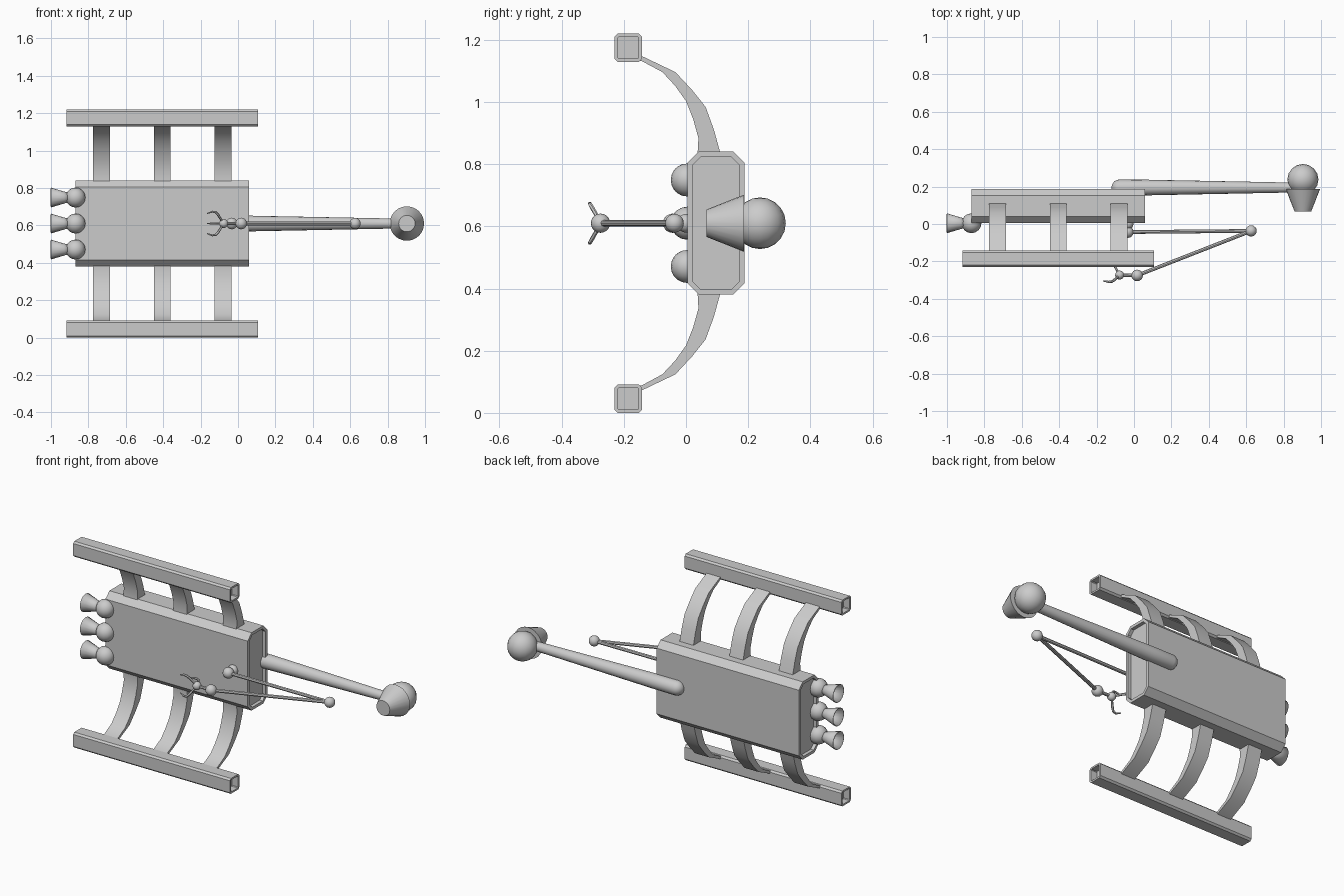
import bpy, bmesh
from math import radians, sin, cos, tau
from mathutils import Vector

cube = bpy.data.objects.get("Cube")
if cube:
    bpy.data.objects.remove(cube, do_unlink=True)

GREY = (0.6, 0.6, 0.6, 1)
hull_grey = bpy.data.materials.new("hull_grey")
hull_grey.use_nodes = True
hull_grey.diffuse_color = GREY
hull_grey.node_tree.nodes["Principled BSDF"].inputs["Base Color"].default_value = GREY
MID = 0.61  # height of the mirror plane


def finish(name, bm, angle=35):
    bmesh.ops.recalc_face_normals(bm, faces=bm.faces)
    mesh = bpy.data.meshes.new(name)
    bm.to_mesh(mesh)
    bm.free()
    mesh.materials.append(hull_grey)
    ob = bpy.data.objects.new(name, mesh)
    bpy.context.collection.objects.link(ob)
    bpy.ops.object.select_all(action='DESELECT')
    ob.select_set(True)
    bpy.context.view_layer.objects.active = ob
    bpy.ops.object.shade_smooth_by_angle(angle=radians(angle))
    return ob


def prism(name, profile, x0, x1, rim=0, depth=0):
    """Extrude a (y, z) outline along x, with optional recessed ends."""
    bm = bmesh.new()
    face = bm.faces.new([bm.verts.new((x0, y, z)) for y, z in profile])
    new = bmesh.ops.extrude_face_region(bm, geom=[face])["geom"]
    bmesh.ops.translate(bm, vec=(x1 - x0, 0, 0),
                        verts=[g for g in new if isinstance(g, bmesh.types.BMVert)])
    bmesh.ops.recalc_face_normals(bm, faces=bm.faces)
    if rim:
        bm.normal_update()
        ends = [f for f in bm.faces if abs(f.normal.x) > 0.9]
        for end in ends:
            inward = -end.normal.x
            bmesh.ops.inset_individual(bm, faces=[end], thickness=rim)
            extruded = bmesh.ops.extrude_face_region(bm, geom=[end])["geom"]
            bmesh.ops.translate(bm, vec=(inward * depth, 0, 0),
                                verts=[g for g in extruded if isinstance(g, bmesh.types.BMVert)])
            if end.is_valid:
                bmesh.ops.delete(bm, geom=[end], context='FACES_ONLY')
    return finish(name, bm, 20 if rim else 35)


def chamfered(y0, y1, z0, z1, c):
    return [(y0 + c, z0), (y1 - c, z0), (y1, z0 + c), (y1, z1 - c),
            (y1 - c, z1), (y0 + c, z1), (y0, z1 - c), (y0, z0 + c)]


def ball(name, centre, r, segments=16):
    bm = bmesh.new()
    bmesh.ops.create_uvsphere(bm, u_segments=segments, v_segments=segments // 2 + 2, radius=r)
    bmesh.ops.translate(bm, vec=centre, verts=bm.verts)
    return finish(name, bm)


def tube(name, stations, sides=16, caps=True):
    """Loft rings through (point, radius) stations."""
    pts = [Vector(p) for p, r in stations]
    bm = bmesh.new()
    rings = []
    for i, (p, r) in enumerate(stations):
        d = (pts[min(i + 1, len(pts) - 1)] - pts[max(i - 1, 0)])
        if d.length < 1e-6:
            d = pts[1] - pts[0]
        q = d.to_track_quat('Z', 'Y')
        rings.append([bm.verts.new(pts[i] + q @ Vector((r * cos(tau * k / sides),
                                                        r * sin(tau * k / sides), 0)))
                      for k in range(sides)])
    for a, b in zip(rings, rings[1:]):
        for k in range(sides):
            n = (k + 1) % sides
            bm.faces.new((a[k], a[n], b[n], b[k]))
    if caps:
        bm.faces.new(rings[0])
        bm.faces.new(rings[-1])
    return finish(name, bm)


# Main body with shallow recessed ends
prism("body", chamfered(0.005, 0.188, 0.38, 0.84, 0.036), -0.87, 0.06, 0.018, 0.02)

# Curved ribs and skid rails, mirrored above and below the body
rib = [(-0.16, 1.156), (-0.143, 1.148), (-0.034, 1.096), (0.02, 1.038), (0.063, 0.984),
       (0.09, 0.91), (0.112, 0.83), (0.037, 0.83), (0.04, 0.884), (0.023, 0.945),
       (0.0, 1.003), (-0.035, 1.052), (-0.076, 1.096), (-0.143, 1.132), (-0.16, 1.132)]
rail = chamfered(-0.23, -0.142, 1.129, 1.22, 0.01)
for side, s in (("upper", 1), ("lower", -1)):
    def flip(outline):
        return [(y, MID + s * (z - MID)) for y, z in outline]
    prism(side + "_skid", flip(rail), -0.917, 0.108, 0.011, 0.04)
    for i, x in enumerate((-0.73, -0.405, -0.08)):
        prism(f"{side}_rib_{i + 1}", flip(rib), x - 0.045, x + 0.045)

# Thrusters: ball joints with open flared bells
for i, z in enumerate((0.471, MID, 0.749)):
    ball(f"thruster_ball_{i + 1}", (-0.869, 0.004, z), 0.053)
    bell = tube(f"thruster_bell_{i + 1}",
                [((-0.905, 0.004, z), 0.026), ((-0.93, 0.004, z), 0.032),
                 ((-1.0, 0.004, z), 0.053)], caps=False)
    shell = bell.modifiers.new("wall", 'SOLIDIFY')
    shell.thickness = 0.004
    shell.offset = -1

# Tapered mast with a rounded root
root = [((-0.077 - 0.043 * cos(t), 0.195, MID), 0.043 * sin(t))
        for t in (0.12, 0.5, 0.85, 1.2)]
tube("mast", root + [((-0.077, 0.195, MID), 0.043), ((0.06, 0.195, MID), 0.042),
                     ((0.87, 0.195, MID), 0.026)])

# Sensor head: ball with a forward-facing cone
ball("sensor_ball", (0.903, 0.238, MID), 0.083)
tube("sensor_cone", [((0.903, 0.187, MID), 0.092), ((0.903, 0.066, MID), 0.044)], 24)

# Jointed arm
shoulder = (-0.033, -0.043, MID)
elbow = (0.626, -0.037, MID)
wrist = (0.017, -0.275, MID)
palm = (-0.077, -0.273, MID)
ball("arm_mount", (-0.033, 0.0, MID), 0.03)
ball("shoulder_joint", shoulder, 0.031)
ball("elbow_joint", elbow, 0.03)
ball("wrist_joint", wrist, 0.031)
ball("palm_joint", palm, 0.024)
tube("upper_arm", [(shoulder, 0.01), (elbow, 0.01)], 8)
tube("forearm", [(elbow, 0.01), (wrist, 0.01)], 8)
tube("palm_link", [(wrist, 0.009), (palm, 0.009)], 8)

# Three hooked fingers around the palm
for i in range(3):
    a = tau * i / 3
    path = [(-0.01, 0.018, 0.006), (-0.03, 0.055, 0.007), (-0.042, 0.07, 0.007),
            (-0.06, 0.073, 0.006), (-0.088, 0.062, 0.003)]
    tube(f"finger_{i + 1}",
         [((palm[0] + dx, palm[1] + r * cos(a), MID + r * sin(a)), w) for dx, r, w in path], 6)
